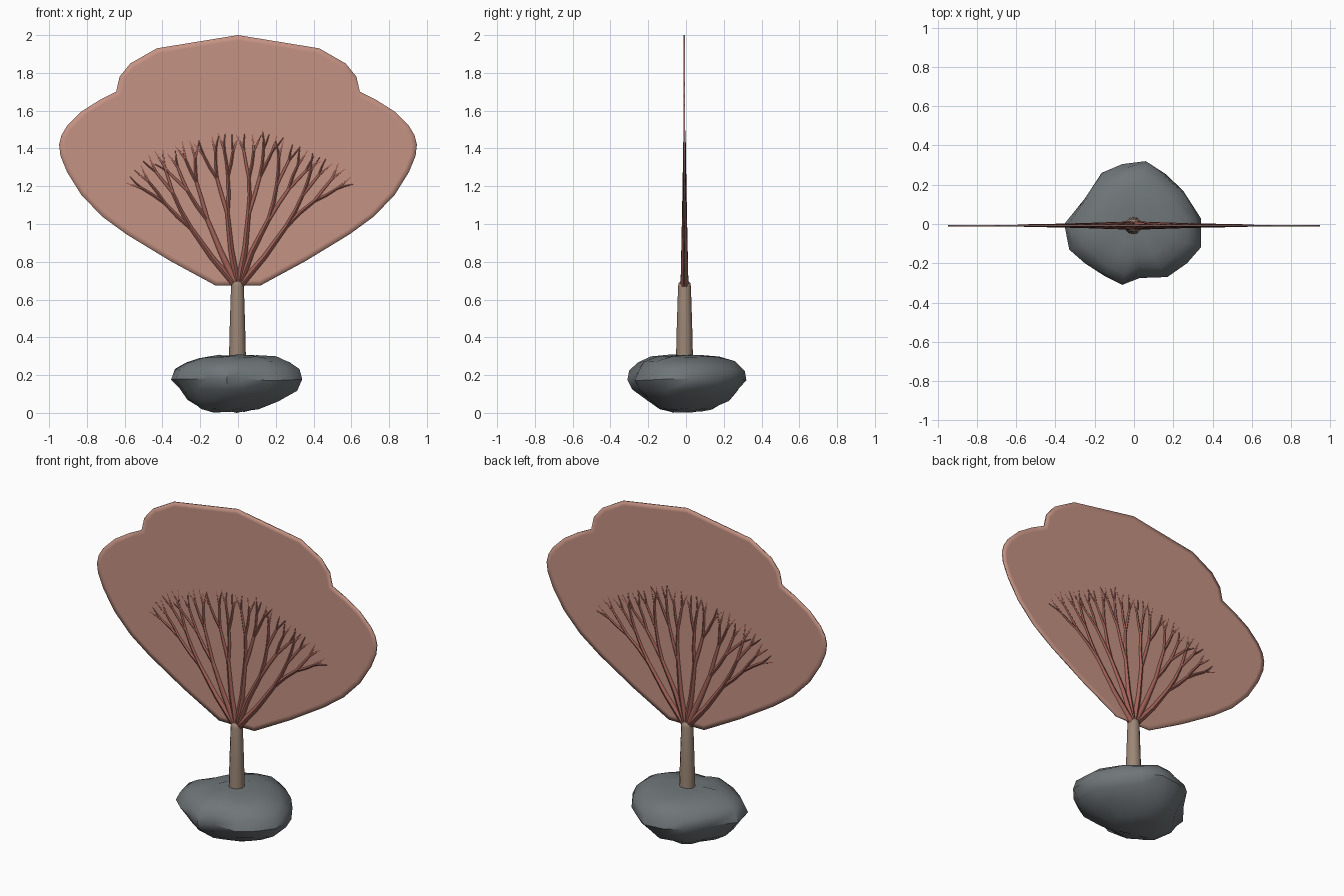
import bpy, bmesh, math, random
from mathutils import Vector

random.seed(4)
cube = bpy.data.objects.get("Cube")
if cube:
    bpy.data.objects.remove(cube, do_unlink=True)

CENTRE_Y = -0.008


def material(name, colour):
    mat = bpy.data.materials.new(name)
    mat.use_nodes = True
    mat.diffuse_color = (*colour, 1)
    mat.node_tree.nodes["Principled BSDF"].inputs["Base Color"].default_value = (*colour, 1)
    return mat


coral_pink = material("coral pink", (0.56, 0.29, 0.23))
branch_red = material("branch red", (0.36, 0.12, 0.095))
stem_brown = material("stem brown", (0.33, 0.24, 0.18))
rock_grey = material("rock grey", (0.16, 0.18, 0.19))


def mesh_object(name, bm, mat):
    bmesh.ops.recalc_face_normals(bm, faces=bm.faces)
    mesh = bpy.data.meshes.new(name)
    bm.to_mesh(mesh)
    bm.free()
    mesh.materials.append(mat)
    obj = bpy.data.objects.new(name, mesh)
    bpy.context.collection.objects.link(obj)
    return obj


def smooth(obj, degrees):
    bpy.ops.object.select_all(action='DESELECT')
    obj.select_set(True)
    bpy.context.view_layer.objects.active = obj
    bpy.ops.object.shade_smooth_by_angle(angle=math.radians(degrees))


def loft(bm, rings):
    """Skin closed rings of points and cap both ends."""
    loops = [[bm.verts.new(p) for p in ring] for ring in rings]
    n = len(loops[0])
    for low, high in zip(loops, loops[1:]):
        for i in range(n):
            j = (i + 1) % n
            bm.faces.new((low[i], low[j], high[j], high[i]))
    bm.faces.new(loops[0][::-1])
    bm.faces.new(loops[-1])


# Fan blade: mirrored half outline, thin slab with a soft rim
half = [(0.12, 0.675), (0.36, 0.805), (0.59, 0.945), (0.72, 1.04), (0.83, 1.155),
        (0.905, 1.275), (0.94, 1.36), (0.947, 1.42), (0.935, 1.47), (0.905, 1.52),
        (0.83, 1.595), (0.735, 1.655), (0.645, 1.70), (0.627, 1.78), (0.57, 1.85),
        (0.43, 1.93)]
outline = half + [(0, 2.0)] + [(-x, z) for x, z in reversed(half)]
bm = bmesh.new()
thick = 0.008
loft(bm, [[(x, CENTRE_Y + s * thick / 2, z) for x, z in outline] for s in (-1, 1)])
bm.normal_update()
caps = [f for f in bm.faces if len(f.verts) > 4]
bmesh.ops.recalc_face_normals(bm, faces=bm.faces)
bmesh.ops.inset_individual(bm, faces=caps, thickness=0.028, use_even_offset=True)
fan = mesh_object("fan_blade", bm, coral_pink)
smooth(fan, 180)

# Branches: six limbs that keep forking in the plane of the fan
LENGTHS = [0.40, 0.20, 0.14, 0.09]
SPREAD = [0, 9, 11, 13]
RADII = [0.021, 0.013, 0.0095, 0.0075, 0.005]
curve = bpy.data.curves.new("branches", 'CURVE')
curve.dimensions = '3D'
curve.bevel_depth = 1.0
curve.bevel_resolution = 1
curve.use_fill_caps = True


def grow(start, angle, level):
    length = LENGTHS[level] * random.uniform(0.93, 1.07)
    a = math.radians(angle)
    end = start + length * Vector((math.sin(a), 0, math.cos(a)))
    side = Vector((math.cos(a), 0, -math.sin(a)))
    middle = (start + end) / 2 + side * random.uniform(-0.03, 0.03) * length
    spline = curve.splines.new('POLY')
    spline.points.add(2)
    radii = (RADII[level], (RADII[level] + RADII[level + 1]) / 2, RADII[level + 1])
    for point, co, r in zip(spline.points, (start, middle, end), radii):
        point.co = (*co, 1)
        point.radius = r
    if level + 1 < len(LENGTHS):
        for sign in (-1, 1):
            turn = SPREAD[level + 1] * random.uniform(0.75, 1.25)
            grow(end, angle + sign * turn, level + 1)


for limb in (-38, -24, -8, 8, 24, 38):
    grow(Vector((limb * 0.0003, CENTRE_Y, 0.675)), limb, 0)
branches = bpy.data.objects.new("branches", curve)
bpy.context.collection.objects.link(branches)
branches.data.materials.append(branch_red)
bpy.ops.object.select_all(action='DESELECT')
branches.select_set(True)
bpy.context.view_layer.objects.active = branches
bpy.ops.object.convert(target='MESH')
smooth(bpy.context.view_layer.objects.active, 60)

# Stem: tapered trunk with a rounded top edge
bm = bmesh.new()
rings = []
for z, r in ((0.24, 0.046), (0.45, 0.041), (0.67, 0.034), (0.69, 0.03), (0.698, 0.018)):
    rings.append([(-0.003 + r * math.cos(k * math.tau / 12),
                   CENTRE_Y + r * math.sin(k * math.tau / 12), z) for k in range(12)])
loft(bm, rings)
smooth(mesh_object("stem", bm, stem_brown), 50)

# Rock: irregular plan outline scaled through a bulging profile
plan = [(-0.355, 0), (-0.33, -0.13), (-0.25, -0.2), (-0.15, -0.265), (-0.06, -0.31),
        (0.03, -0.275), (0.17, -0.27), (0.27, -0.2), (0.34, -0.12), (0.34, 0.03),
        (0.25, 0.17), (0.16, 0.255), (0.06, 0.32), (-0.06, 0.305), (-0.165, 0.26),
        (-0.25, 0.13)]
profile = [(0.004, 0.25), (0.02, 0.45), (0.065, 0.7), (0.12, 0.89), (0.175, 1.0),
           (0.225, 0.95), (0.268, 0.8), (0.292, 0.58), (0.302, 0.3)]
bm = bmesh.new()
rings = []
for z, s in profile:
    shift = -0.05 * max(0, 1 - z / 0.12)
    wobble = 0 if s == 1 else 0.035
    rings.append([(x * s * (1 + random.uniform(-wobble, wobble)) + shift,
                   y * s * (1 + random.uniform(-wobble, wobble)),
                   z + random.uniform(-0.004, 0.008)) for x, y in plan])
loft(bm, rings)
low = min(v.co.z for v in bm.verts)
for v in bm.verts:
    v.co.z -= low
smooth(mesh_object("rock", bm, rock_grey), 45)
